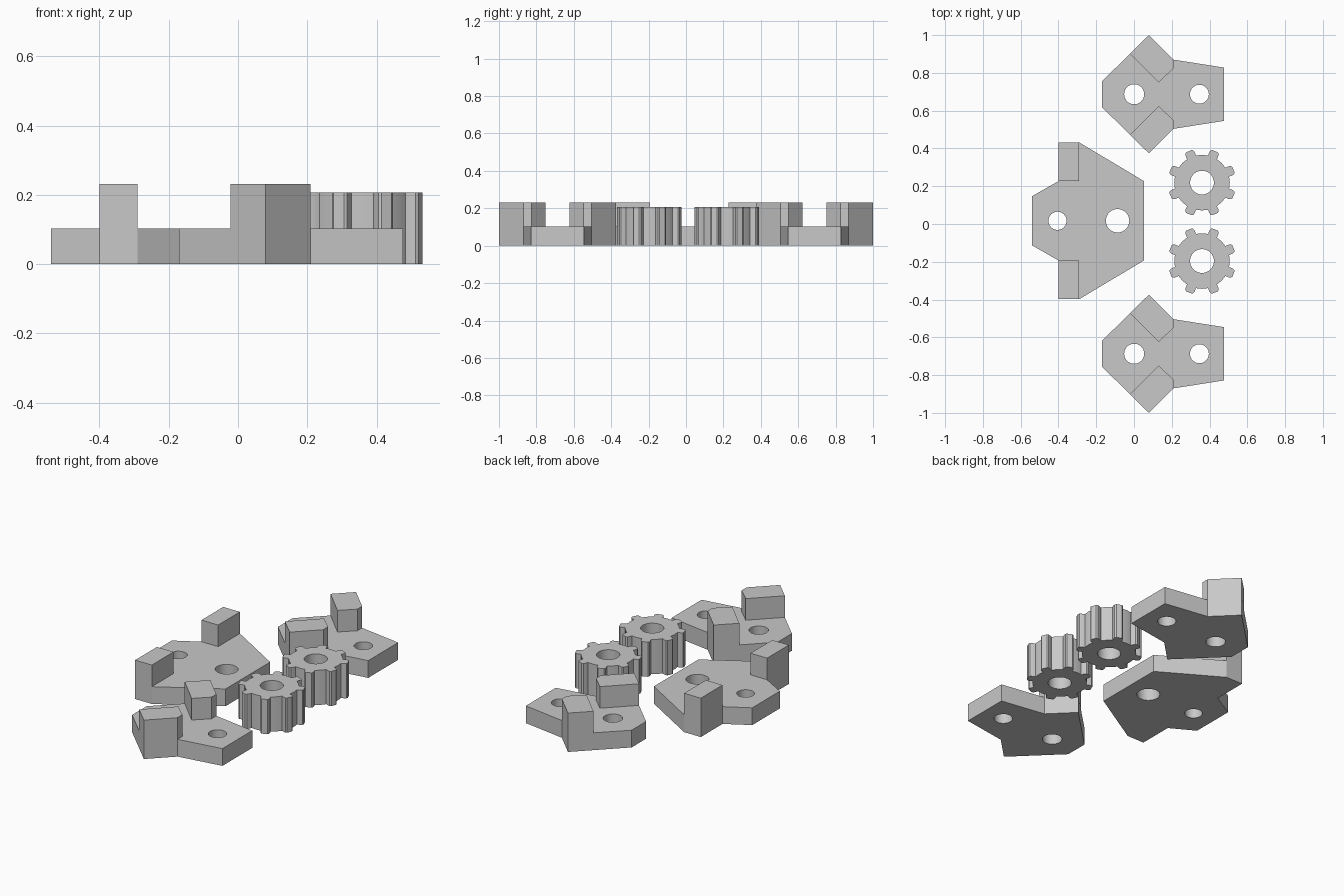
import bpy, bmesh
from math import sin, cos, pi, radians

cube = bpy.data.objects.get("Cube")
if cube:
    bpy.data.objects.remove(cube)

grey = bpy.data.materials.new("light_grey")
grey.use_nodes = True
GREY = (0.58, 0.58, 0.58, 1)
grey.diffuse_color = GREY
grey.node_tree.nodes["Principled BSDF"].inputs["Base Color"].default_value = GREY

PLATE_H, BLOCK_H, GEAR_H = 0.103, 0.232, 0.207


def circle(x, y, r, n=40):
    return [(x + r * cos(2 * pi * i / n), y + r * sin(2 * pi * i / n)) for i in range(n)]


def mirrored(half):
    """Close a half outline by reflecting it across the x axis."""
    return half + [(x, -y) for x, y in reversed(half)]


def extrude(name, outline, z0, z1, loc, holes=()):
    """Prism from an outline with optional holes."""
    curve = bpy.data.curves.new(name, 'CURVE')
    curve.dimensions = '2D'
    curve.fill_mode = 'BOTH'
    curve.extrude = (z1 - z0) / 2
    for loop in [outline, *holes]:
        spline = curve.splines.new('POLY')
        spline.points.add(len(loop) - 1)
        for p, (x, y) in zip(spline.points, loop):
            p.co = (x, y, 0, 1)
        spline.use_cyclic_u = True
    temp = bpy.data.objects.new("temp", curve)
    bpy.context.collection.objects.link(temp)
    deps = bpy.context.evaluated_depsgraph_get()
    mesh = bpy.data.meshes.new_from_object(temp.evaluated_get(deps))
    bpy.data.objects.remove(temp)
    bpy.data.curves.remove(curve)

    # weld caps to walls and stand the prism at its height
    bm = bmesh.new()
    bm.from_mesh(mesh)
    bmesh.ops.remove_doubles(bm, verts=bm.verts, dist=1e-5)
    bmesh.ops.translate(bm, verts=bm.verts, vec=(0, 0, (z0 + z1) / 2))
    bmesh.ops.recalc_face_normals(bm, faces=bm.faces)
    bm.to_mesh(mesh)
    bm.free()
    mesh.name = name
    mesh.materials.clear()
    mesh.materials.append(grey)
    obj = bpy.data.objects.new(name, mesh)
    obj.location = (*loc, 0)
    bpy.context.collection.objects.link(obj)
    bpy.ops.object.select_all(action='DESELECT')
    obj.select_set(True)
    bpy.context.view_layer.objects.active = obj
    bpy.ops.object.shade_smooth_by_angle(angle=radians(25))
    return obj


def bracket(name, half, block, holes, loc):
    """Flat plate with two mirrored raised blocks."""
    extrude(name + "_plate", mirrored(half), 0, PLATE_H, loc, holes)
    for side, s in (("back", 1), ("front", -1)):
        extrude(f"{name}_{side}_block", [(x, s * y) for x, y in block],
                PLATE_H, BLOCK_H, loc)


# Two matching arm brackets with angled blocks
arm_half = [(-0.17, 0.068), (0.079, 0.313), (0.21, 0.183), (0.477, 0.141)]
arm_block = [(0.079, 0.313), (0.21, 0.183), (0.21, 0.138), (0.131, 0.063), (-0.021, 0.215)]
arm_holes = [circle(0.001, 0, 0.053), circle(0.346, 0, 0.05)]
for name, y in (("back_arm", 0.687), ("front_arm", -0.687)):
    bracket(name, arm_half, arm_block, arm_holes, (0, y))

# Middle bracket with square blocks
mid_half = [(-0.54, 0.13), (-0.4, 0.21), (-0.4, 0.415), (-0.29, 0.415), (0.053, 0.21)]
mid_block = [(-0.4, 0.21), (-0.4, 0.415), (-0.29, 0.415), (-0.29, 0.21)]
mid_holes = [circle(-0.405, 0, 0.048), circle(-0.087, 0, 0.062)]
bracket("middle", mid_half, mid_block, mid_holes, (0, 0.017))

# Two eight-toothed gears: (radius, angle) pairs across one tooth and its valley
tooth = [(0.147, -10), (0.165, -9), (0.176, -7.5), (0.181, -5), (0.181, 5),
         (0.176, 7.5), (0.165, 9), (0.147, 10), (0.147, 22.5)]
gear = []
for k in range(8):
    for r, a in tooth:
        t = radians(22.5 + 45 * k + a)
        gear.append((r * cos(t), r * sin(t)))
for name, y in (("back_gear", 0.219), ("front_gear", -0.196)):
    extrude(name, gear, 0, GEAR_H, (0.36, y), [circle(0, 0, 0.063)])
